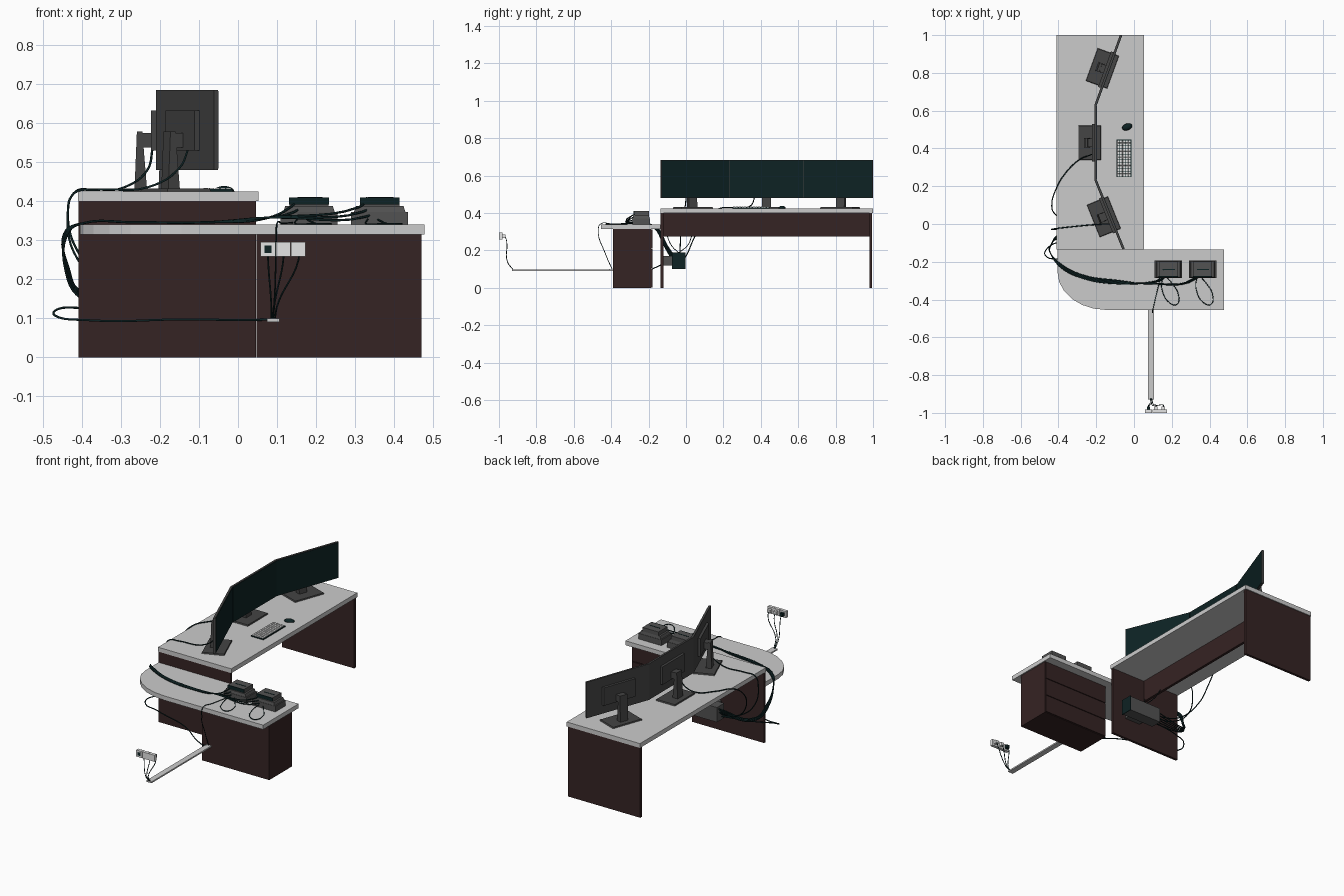
import bpy, bmesh, math
from mathutils import Matrix, Vector


def mat(name, c):
    m = bpy.data.materials.new(name)
    m.diffuse_color = (*c, 1)
    return m


BROWN = mat("dark_brown_wood", (0.036, 0.017, 0.017))
LIGHT = mat("light_grey_top", (0.60, 0.60, 0.60))
WHITE = mat("white_plastic", (0.78, 0.78, 0.78))
DARK = mat("dark_grey_plastic", (0.058, 0.058, 0.058))
GREY = mat("device_grey", (0.085, 0.085, 0.085))
TEAL = mat("dark_teal", (0.004, 0.016, 0.017))


def add(name, bm, m, M=None):
    bmesh.ops.recalc_face_normals(bm, faces=bm.faces)
    me = bpy.data.meshes.new(name)
    bm.to_mesh(me)
    bm.free()
    me.materials.append(m)
    if M:
        me.transform(M)
    ob = bpy.data.objects.new(name, me)
    bpy.context.collection.objects.link(ob)
    return ob


def cube(bm, x, y, z, taper=1.0):
    """Box from ranges; the top can be tapered."""
    vs = bmesh.ops.create_cube(bm, size=1)["verts"]
    for v in vs:
        k = taper if v.co.z > 0 else 1
        v.co = (sum(x) / 2 + v.co.x * (x[1] - x[0]) * k,
                sum(y) / 2 + v.co.y * (y[1] - y[0]) * k,
                z[0] if v.co.z < 0 else z[1])


def box(name, x, y, z, m, M=None, taper=1.0):
    bm = bmesh.new()
    cube(bm, x, y, z, taper)
    return add(name, bm, m, M)


def prism(name, pts, depth, m, M=None):
    """Extrude a closed outline along its third axis; pts are 3D."""
    bm = bmesh.new()
    f = bm.faces.new([bm.verts.new(p) for p in pts])
    r = bmesh.ops.extrude_face_region(bm, geom=[f])
    bmesh.ops.translate(bm, vec=depth, verts=[v for v in r["geom"] if isinstance(v, bmesh.types.BMVert)])
    return add(name, bm, m, M)


def cable(name, pts, r=0.003, cyclic=False, m=TEAL):
    cu = bpy.data.curves.new(name, 'CURVE')
    cu.dimensions = '3D'
    cu.bevel_depth, cu.bevel_resolution, cu.resolution_u = r, 1, 6
    s = cu.splines.new('BEZIER')
    s.bezier_points.add(len(pts) - 1)
    for b, p in zip(s.bezier_points, pts):
        b.co = p
        b.handle_left_type = b.handle_right_type = 'AUTO'
    s.use_cyclic_u = cyclic
    tmp = bpy.data.objects.new(name + "_tmp", cu)
    bpy.context.collection.objects.link(tmp)
    me = bpy.data.meshes.new_from_object(tmp.evaluated_get(bpy.context.evaluated_depsgraph_get()))
    bpy.data.objects.remove(tmp)
    me.name = name
    me.materials.clear()
    me.materials.append(m)
    for p in me.polygons:
        p.use_smooth = True
    bpy.context.collection.objects.link(bpy.data.objects.new(name, me))


# main desk
box("main_desktop", (-0.41, 0.052), (-0.135, 1.0), (0.40, 0.425), LIGHT)
box("desk_leg_front", (-0.408, 0.046), (-0.135, -0.12), (0, 0.40), BROWN)
box("desk_leg_back", (-0.408, 0.046), (0.98, 0.995), (0, 0.40), BROWN)
box("modesty_panel", (-0.185, -0.17), (-0.12, 0.98), (0.275, 0.40), BROWN)

# side return with rounded corner
arc = [(-0.405 + 0.26 * (1 - math.cos(a)), -0.255 - 0.2 * math.sin(a), 0.315)
       for a in [i * math.pi / 12 for i in range(7)]]
prism("return_desktop", arc + [(0.477, -0.455, 0.315), (0.477, -0.136, 0.315), (-0.405, -0.136, 0.315)],
      (0, 0, 0.025), LIGHT)
box("return_cabinet", (0.047, 0.47), (-0.39, -0.186), (0, 0.315), BROWN)
for i in range(3):
    box(f"drawer_front_{i}", (0.049, 0.468), (-0.186, -0.18), (0.003 + i * 0.104, 0.103 + i * 0.104), BROWN)

# three monitors on stands, screens facing +x
for i, (x, y, a) in enumerate([(-0.13, 0.05, 22), (-0.203, 0.43, 0), (-0.137, 0.813, -20)]):
    M = Matrix.Translation((x, y, 0)) @ Matrix.Rotation(math.radians(a), 4, 'Z')
    box(f"monitor_body_{i}", (-0.006, 0.005), (-0.198, 0.198), (0.48, 0.685), DARK, M)
    box(f"screen_{i}", (0.005, 0.007), (-0.195, 0.195), (0.483, 0.682), TEAL, M)
    box(f"monitor_back_{i}", (-0.020, -0.006), (-0.1, 0.1), (0.53, 0.632), DARK, M)
    box(f"stand_mount_{i}", (-0.045, -0.02), (-0.022, 0.022), (0.538, 0.575), DARK, M)
    prism(f"stand_post_{i}", [(-0.062, -0.024, 0.43), (-0.03, -0.024, 0.43), (-0.042, -0.024, 0.578),
                              (-0.056, -0.024, 0.578)], (0, 0.048, 0), DARK, M)
    box(f"stand_base_{i}", (-0.092, 0.028), (-0.092, 0.092), (0.425, 0.432), DARK, M, 0.97)

# keyboard
box("keyboard_base", (-0.092, -0.014), (0.248, 0.447), (0.425, 0.431), TEAL)
bm = bmesh.new()
for r in range(5):
    for c in range(13):
        x, y = -0.089 + r * 0.0146, 0.251 + c * 0.0149
        cube(bm, (x, x + 0.0128), (y, y + 0.0132), (0.431, 0.434), 0.9)
add("keyboard_keys", bm, WHITE)

# mouse
bm = bmesh.new()
bmesh.ops.create_uvsphere(bm, u_segments=16, v_segments=8, radius=1)
for v in bm.verts:
    v.co.z = max(v.co.z, 0)
mouse = add("mouse", bm, TEAL, Matrix.Translation((-0.036, 0.514, 0.425)) @ Matrix.Rotation(0.35, 4, 'Z')
            @ Matrix.Diagonal((0.028, 0.018, 0.014, 1)))
for p in mouse.data.polygons:
    p.use_smooth = True

# two desktop devices, with dark fronts
for i, x in enumerate((0.182, 0.363)):
    M = Matrix.Translation((x, -0.24, 0.34))
    box(f"device_base_{i}", (-0.073, 0.073), (-0.047, 0.047), (0, 0.032), GREY, M)
    box(f"device_step_{i}", (-0.066, 0.066), (-0.045, 0.045), (0.032, 0.048), GREY, M, 0.92)
    box(f"device_head_{i}", (-0.05, 0.05), (-0.036, 0.042), (0.048, 0.07), GREY, M)
    box(f"device_panel_{i}", (-0.051, 0.051), (-0.04, -0.036), (0.052, 0.07), TEAL, M)
    box(f"device_slot_{i}", (-0.03, 0.035), (-0.004, 0.002), (0.07, 0.071), TEAL, M)
    # looped leads lying on the top
    cable(f"device_loop_{i}", [(x - 0.03, -0.28, 0.355), (x - 0.035, -0.34, 0.342), (x + 0.01, -0.42, 0.342),
                               (x + 0.045, -0.425, 0.342), (x + 0.052, -0.37, 0.342), (x + 0.02, -0.315, 0.342),
                               (x - 0.01, -0.28, 0.355)], 0.0022)

# junction box under the desk
box("junction_box", (-0.19, 0.018), (-0.073, -0.007), (0.103, 0.187), GREY)
box("junction_box_panel", (0.018, 0.022), (-0.076, -0.004), (0.10, 0.19), TEAL)
box("junction_box_bracket", (-0.14, -0.04), (-0.12, -0.073), (0.12, 0.17), GREY)

# cable bundle from devices round the corner to the junction box
n = 0
for x in (0.155, 0.33):
    for k in range(3):
        d = n * 0.0035
        cable(f"device_cable_{n}", [(x + 0.012 * k, -0.243, 0.408 - 0.012 * k), (x - 0.02 + 0.01 * k, -0.29, 0.385 - 0.012 * k),
                                    (0.08, -0.308 - d / 2, 0.358), (-0.08, -0.317 + d, 0.346), (-0.27, -0.288 + d, 0.346),
                                    (-0.39, -0.228 + d, 0.345), (-0.437 - d / 2, -0.165 + d, 0.315),
                                    (-0.443 + d / 2, -0.12 + d, 0.23), (-0.40, -0.075 + d, 0.15 + d),
                                    (-0.19, -0.06 + 2 * d, 0.12 + 3 * d)], 0.003)
        n += 1

# monitor cables over the back edge
cable("monitor_cable_centre", [(-0.218, 0.37, 0.54), (-0.232, 0.365, 0.48), (-0.29, 0.34, 0.436), (-0.37, 0.26, 0.43),
                               (-0.415, 0.18, 0.425), (-0.435, 0.11, 0.38), (-0.415, 0.05, 0.28),
                               (-0.31, 0.0, 0.17), (-0.19, -0.03, 0.15)])
cable("monitor_cable_front", [(-0.125, 0.0, 0.54), (-0.15, 0.0, 0.485), (-0.23, -0.005, 0.436), (-0.36, -0.018, 0.429),
                              (-0.42, -0.025, 0.42), (-0.436, -0.028, 0.37), (-0.41, -0.03, 0.25),
                              (-0.30, -0.035, 0.16), (-0.19, -0.04, 0.14)])
for i, y in enumerate((-0.1, 0.03)):
    cable(f"under_desk_cable_{i}", [(-0.16, y, 0.276), (-0.14, y * 0.7 - 0.01, 0.23), (-0.1, -0.04, 0.187)], 0.002)

# supply cable from the floor duct to the junction box
cable("supply_cable", [(0.09, -0.41, 0.097), (0.04, -0.395, 0.096), (-0.15, -0.27, 0.097), (-0.38, -0.19, 0.095),
                       (-0.47, -0.165, 0.108), (-0.46, -0.13, 0.124), (-0.38, -0.09, 0.125), (-0.19, -0.05, 0.12)])
cable("edge_cable", [(0.14, -0.285, 0.345), (0.112, -0.4, 0.343), (0.1, -0.455, 0.343), (0.098, -0.469, 0.315),
                     (0.095, -0.43, 0.18), (0.09, -0.395, 0.1)], 0.002)

# flat cable duct and socket block
box("cable_duct", (0.074, 0.106), (-0.93, -0.39), (0.091, 0.099), LIGHT)
for i in range(3):
    x = 0.058 + i * 0.039
    box(f"socket_{i}", (x, x + 0.0375), (-1.0, -0.982), (0.258, 0.295), WHITE)
    box(f"plug_{i}", (x + 0.01, x + 0.028), (-0.982, -0.965), (0.267, 0.286), WHITE if i else TEAL)
    cable(f"socket_cable_{i}", [(x + 0.019, -0.968, 0.277), (x + 0.019, -0.959, 0.25),
                                (0.085 + i * 0.009, -0.955, 0.14), (0.086 + i * 0.004, -0.925, 0.098)], 0.0022)
box("socket_inset", (0.068, 0.086), (-1.001, -0.999), (0.267, 0.286), TEAL)
